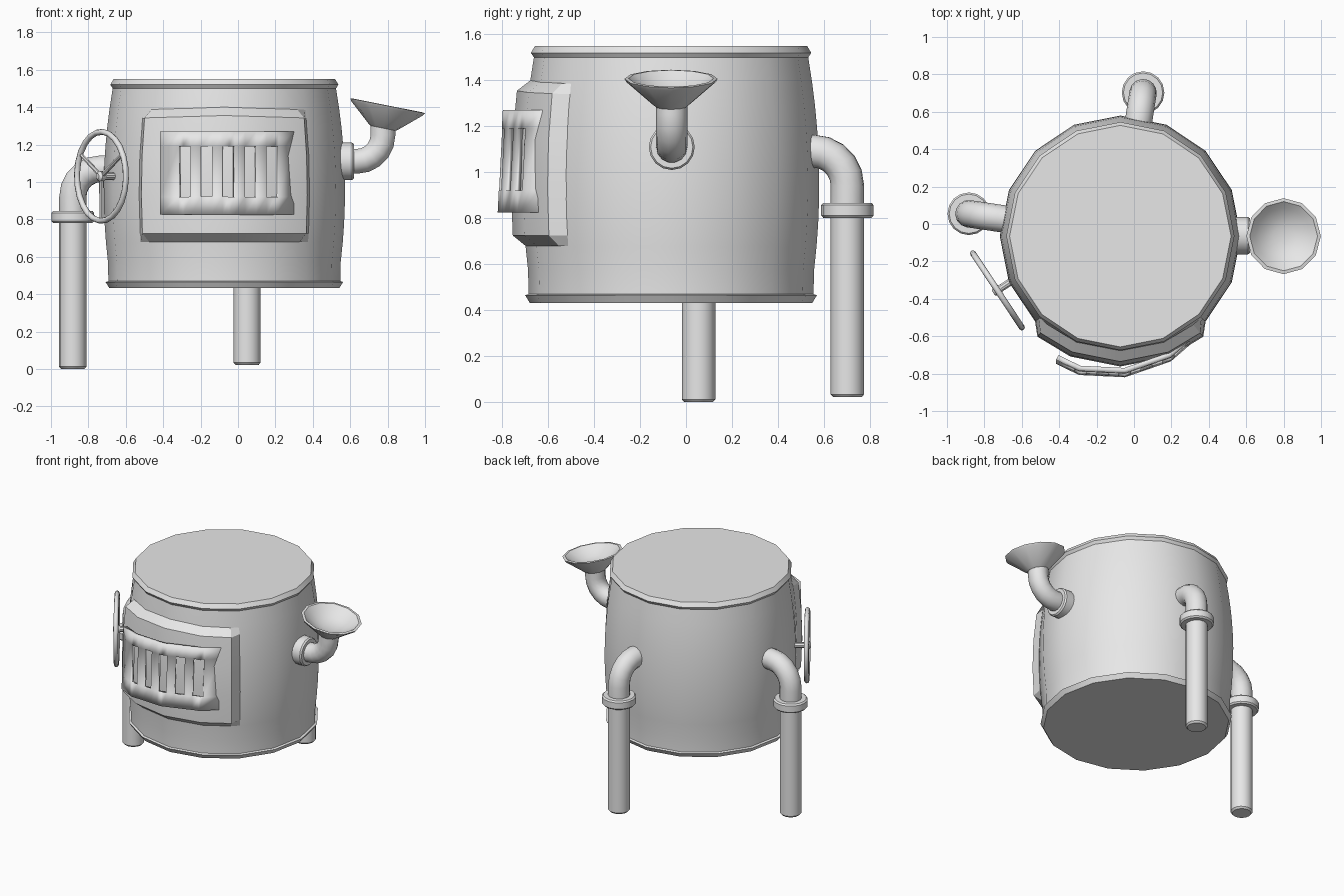
import bpy, bmesh
from math import sin, cos, pi, radians
from mathutils import Vector, Matrix

cube = bpy.data.objects.get("Cube")
if cube:
    bpy.data.objects.remove(cube, do_unlink=True)

grey = bpy.data.materials.new("plain_grey")
grey.use_nodes = True
grey.diffuse_color = (0.8, 0.8, 0.8, 1)
grey.node_tree.nodes["Principled BSDF"].inputs["Base Color"].default_value = (0.8, 0.8, 0.8, 1)

CENTRE = Vector((-0.073, -0.065, 0))


def finish(name, bm, angle=35):
    bmesh.ops.recalc_face_normals(bm, faces=bm.faces)
    mesh = bpy.data.meshes.new(name)
    bm.to_mesh(mesh)
    bm.free()
    mesh.materials.append(grey)
    obj = bpy.data.objects.new(name, mesh)
    bpy.context.collection.objects.link(obj)
    bpy.ops.object.select_all(action='DESELECT')
    obj.select_set(True)
    bpy.context.view_layer.objects.active = obj
    bpy.ops.object.shade_smooth_by_angle(angle=radians(angle))
    return obj


def skin(bm, rings):
    """Join closed rings of points with quads and cap both ends."""
    loops = [[bm.verts.new(p) for p in ring] for ring in rings]
    n = len(loops[0])
    for a, b in zip(loops, loops[1:]):
        for i in range(n):
            j = (i + 1) % n
            bm.faces.new((a[i], a[j], b[j], b[i]))
    bm.faces.new(loops[0])
    bm.faces.new(loops[-1])


def lathe(name, profile, origin, axis=(0, 0, 1), sides=16):
    """Revolve (radius, height) pairs about an axis through origin."""
    turn = Vector((0, 0, 1)).rotation_difference(Vector(axis)).to_matrix()
    steps = [2 * pi * i / sides for i in range(sides)]
    bm = bmesh.new()
    skin(bm, [[Vector(origin) + turn @ Vector((r * cos(a), r * sin(a), h)) for a in steps]
              for r, h in profile])
    return finish(name, bm)


def elbow(name, start, direction, reach, bend, up, end_z, radius, sides=14):
    """Horizontal pipe that turns up (1) or down (-1) through a quarter bend."""
    d, z = Vector(direction), Vector((0, 0, up))
    side = d.cross(z)
    corner = start + d * (reach - bend)
    stations = [(start, 0)]
    for i in range(6):
        t = pi / 2 * i / 5
        stations.append((corner + d * bend * sin(t) + z * bend * (1 - cos(t)), t))
    end = stations[-1][0].copy()
    end.z = end_z
    stations.append((end, pi / 2))
    steps = [2 * pi * i / sides for i in range(sides)]
    bm = bmesh.new()
    skin(bm, [[p + radius * (side * cos(a) + (z * cos(t) - d * sin(t)) * sin(a)) for a in steps]
              for p, t in stations])
    return finish(name, bm)


def barrel_radius(z):
    return 0.645 - 0.16 * (z - 0.95) ** 2


# Barrel with a bevelled hoop at each end
body = [(barrel_radius(0.47 + 0.103 * i), 0.47 + 0.103 * i) for i in range(11)]
body[0], body[-1] = (0.62, 0.47), (0.597, 1.5)
lathe("barrel", [(0.615, 0.432), (0.635, 0.465)] + body + [(0.61, 1.52), (0.592, 1.55)], CENTRE)

# Raised front panel, wrapped round the barrel
angles = [-135, -129.5, -112.5, -90, -67.5, -50.5, -45]
heights = [0.68, 0.725, 0.93, 1.14, 1.355, 1.4]
bm = bmesh.new()
grid = []
for row, z in enumerate(heights):
    line = []
    for col, a in enumerate(angles):
        edge = row in (0, len(heights) - 1) or col in (0, len(angles) - 1)
        r = barrel_radius(z) + (0 if edge else 0.052)
        # raised rim dips a little toward the panel sides
        drop = 0.02 * abs(cos(radians(a))) if z > 1.3 else 0
        line.append(bm.verts.new(CENTRE + Vector((r * cos(radians(a)), r * sin(radians(a)), z - drop))))
    grid.append(line)
for lo, hi in zip(grid, grid[1:]):
    for i in range(len(angles) - 1):
        bm.faces.new((lo[i], lo[i + 1], hi[i + 1], hi[i]))
finish("front_panel", bm, 25)

# Slotted door standing ajar, hinged at its +x edge
arc = [(-0.41, -0.725), (-0.29, -0.783), (-0.05, -0.795), (0.19, -0.712), (0.29, -0.625)]
slots = [(-0.312 + 0.115 * i, -0.252 + 0.115 * i) for i in range(5)]


def door_y(x):
    for (x0, y0), (x1, y1) in zip(arc, arc[1:]):
        if x <= x1:
            return y0 + (y1 - y0) * (x - x0) / (x1 - x0)
    return arc[-1][1]


xs = sorted([p[0] for p in arc] + [x for s in slots for x in s])
bm = bmesh.new()
rows = [[bm.verts.new((x, door_y(x) + 0.05 * (z - 1.04), z)) for x in xs]
        for z in (0.825, 0.92, 1.19, 1.27)]
for r, (lo, hi) in enumerate(zip(rows, rows[1:])):
    for i in range(len(xs) - 1):
        mid = (xs[i] + xs[i + 1]) / 2
        if r == 1 and any(a < mid < b for a, b in slots):
            continue
        bm.faces.new((lo[i], lo[i + 1], hi[i + 1], hi[i]))
door = finish("slotted_door", bm, 30)
thick = door.modifiers.new("thickness", 'SOLIDIFY')
thick.thickness = 0.028
thick.offset = 0

# Two drain pipes that double as legs
for name, angle, dist, lift in (("left_leg", 171.6, 0.819, 0), ("back_leg", 81, 0.777, 0.022)):
    d = Vector((cos(radians(angle)), sin(radians(angle)), 0))
    foot = CENTRE + d * dist
    foot.z = lift
    start = CENTRE + d * 0.58
    start.z = 1.07 + lift
    elbow(name + "_elbow", start, d, dist - 0.58, 0.15, -1, 0.82 + lift, 0.073)
    lathe(name + "_collar", [(0.105, 0.78), (0.114, 0.79), (0.114, 0.835), (0.105, 0.845)], foot)
    lathe(name + "_pipe", [(0.062, 0), (0.073, 0.012), (0.073, 0.8)], foot)

# Filler spout: socket, elbow and tilted funnel
lathe("spout_socket", [(0.1, 0), (0.1, 0.085), (0.092, 0.095)], (0.525, -0.062, 1.11), (1, 0, 0))
elbow("spout_elbow", Vector((0.55, -0.062, 1.11)), (1, 0, 0), 0.225, 0.14, 1, 1.31, 0.068)
lathe("spout_funnel",
      [(0.07, -0.01), (0.083, 0), (0.195, 0.098), (0.203, 0.112), (0.185, 0.114),
       (0.15, 0.085), (0.1, 0.055), (0.045, 0.04)],
      (0.778, -0.065, 1.297), (0.195, 0, 0.981), 12)

# Hand wheel on a short shaft
normal = Vector((-0.835, -0.55, 0)).normalized()
hub = Vector((-0.73, -0.355, 1.03))
rim_steps, tube_steps = 24, 8
turn = Vector((0, 0, 1)).rotation_difference(normal).to_matrix()
bm = bmesh.new()
loops = []
for i in range(rim_steps):
    a = 2 * pi * i / rim_steps
    loops.append([])
    for j in range(tube_steps):
        b = 2 * pi * j / tube_steps
        r = 0.238 + 0.016 * cos(b)
        loops[-1].append(bm.verts.new(hub + turn @ Vector((r * cos(a), r * sin(a), 0.016 * sin(b)))))
for i in range(rim_steps):
    p, q = loops[i], loops[(i + 1) % rim_steps]
    for j in range(tube_steps):
        k = (j + 1) % tube_steps
        bm.faces.new((p[j], p[k], q[k], q[j]))
finish("wheel_rim", bm, 60)
lathe("wheel_shaft", [(0.02, 0), (0.02, 0.16)], hub, -normal, 10)
lathe("wheel_hub", [(0.018, -0.025), (0.028, -0.01), (0.028, 0.012), (0.015, 0.026)], hub, normal, 10)
across = normal.cross(Vector((0, 0, 1)))
for i, a in enumerate((-90, 30, 150)):
    spoke = across * cos(radians(a)) + Vector((0, 0, sin(radians(a))))
    lathe(f"wheel_spoke_{i + 1}", [(0.013, 0), (0.01, 0.238)], hub, spoke, 8)
